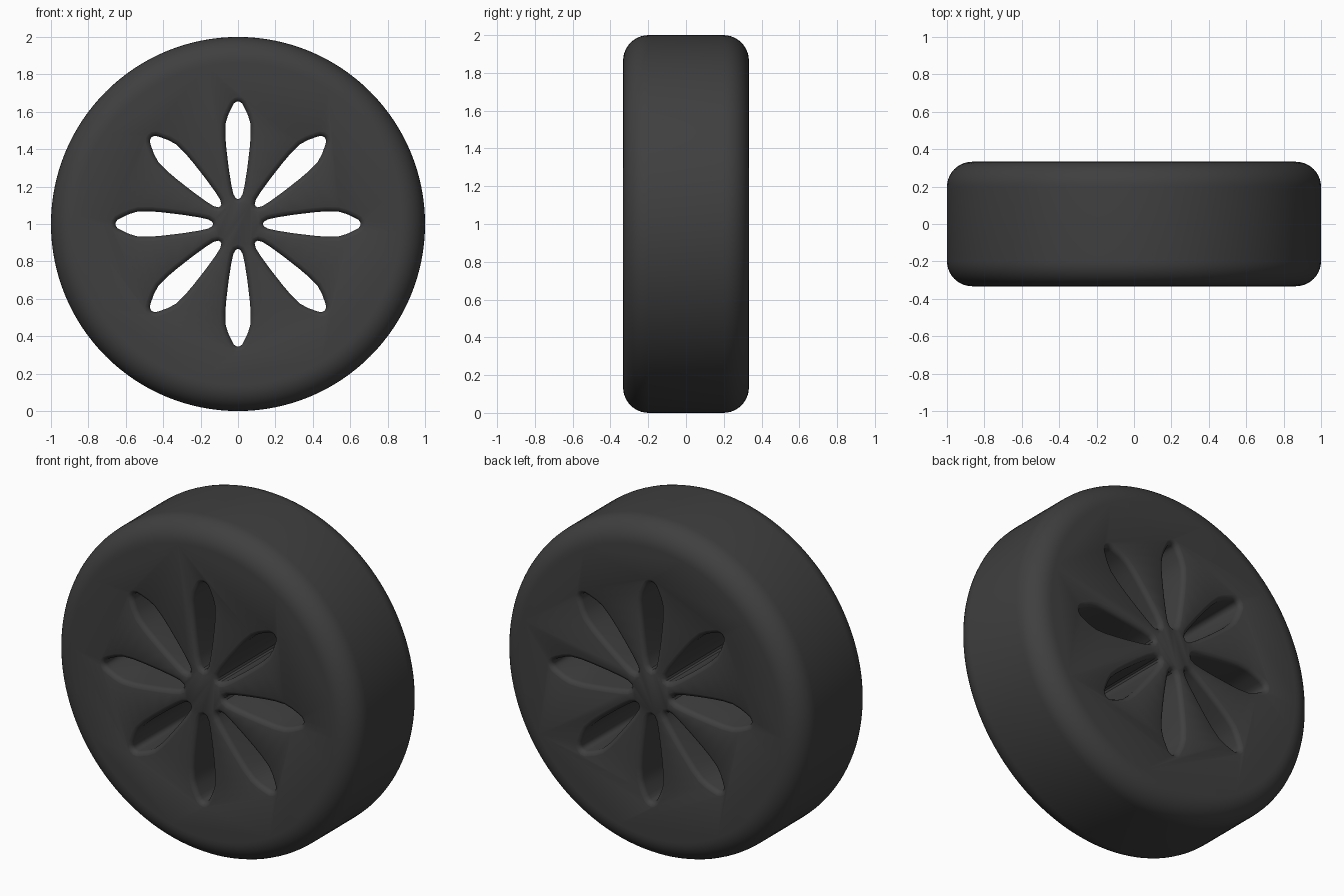
import bpy, bmesh
from math import sin, cos, pi, radians
from mathutils import Vector, Matrix

if "Cube" in bpy.data.objects:
    bpy.data.objects.remove(bpy.data.objects["Cube"])

HALF_W, R, FIL = 0.333, 1.0, 0.135


def new_object(name, bm):
    bmesh.ops.recalc_face_normals(bm, faces=bm.faces)
    me = bpy.data.meshes.new(name)
    bm.to_mesh(me)
    bm.free()
    ob = bpy.data.objects.new(name, me)
    bpy.context.collection.objects.link(ob)
    return ob


def loft(bm, rings):
    # Skin a stack of closed rings and cap both ends
    vs = [[bm.verts.new(p) for p in ring] for ring in rings]
    n = len(vs[0])
    for a, b in zip(vs, vs[1:]):
        for i in range(n):
            bm.faces.new((a[i], a[(i + 1) % n], b[(i + 1) % n], b[i]))
    bm.faces.new(vs[0])
    bm.faces.new(vs[-1])


# Wheel body: disc with rounded shoulders, axle along y
steps = 10
arc = [(R - FIL + FIL * sin(pi / 2 * k / steps), HALF_W - FIL + FIL * cos(pi / 2 * k / steps))
       for k in range(steps + 1)]
profile = [(r, -y) for r, y in arc] + arc[::-1]
N = 128
bm = bmesh.new()
loft(bm, [[(r * cos(2 * pi * i / N), y, 1 + r * sin(2 * pi * i / N)) for i in range(N)]
          for r, y in profile])
wheel = new_object("wheel", bm)

# Petal slot outline: (half width, distance from axle)
half = [(0.012, 0.138), (0.025, 0.16), (0.036, 0.21), (0.050, 0.30), (0.062, 0.40),
        (0.068, 0.47), (0.067, 0.535), (0.054, 0.58), (0.033, 0.625), (0.022, 0.645), (0.010, 0.653)]
outline = [Vector((0, 0.133))] + [Vector(p) for p in half] + [Vector((0, 0.655))] \
    + [Vector((-x, z)) for x, z in half[::-1]]


def grown(d):
    # Offset the outline outward by d
    res = []
    for i, p in enumerate(outline):
        t = (outline[(i + 1) % len(outline)] - outline[i - 1]).normalized()
        res.append(p + Vector((t.y, -t.x)) * d)
    return res


# Slot cutters: petal prisms flared at both faces for softened rims
f = 0.03
flare = [(f * (1 - cos(pi / 2 * k / 5)), HALF_W - f + f * sin(pi / 2 * k / 5)) for k in range(5)]
flare += [(f, HALF_W + 0.002), (f, HALF_W + 0.1)]
stack = [(d, -y) for d, y in flare[::-1]] + flare
bm = bmesh.new()
for s in range(8):
    rot = Matrix.Rotation(s * pi / 4, 4, 'Y')
    loft(bm, [[rot @ Vector((p.x, y, p.y)) + Vector((0, 0, 1)) for p in grown(d)]
              for d, y in stack])
cutter = new_object("slot_cutter", bm)
cutter.hide_render = True

mod = wheel.modifiers.new("slots", 'BOOLEAN')
mod.operation, mod.solver, mod.object = 'DIFFERENCE', 'EXACT', cutter
bpy.context.view_layer.objects.active = wheel
wheel.select_set(True)
bpy.ops.object.modifier_apply(modifier="slots")
bpy.data.objects.remove(cutter)
bpy.ops.object.shade_smooth_by_angle(angle=radians(35))

# Dark rubber
mat = bpy.data.materials.new("dark_rubber")
mat.diffuse_color = (0.05, 0.05, 0.05, 1)
mat.use_nodes = True
mat.node_tree.nodes["Principled BSDF"].inputs["Base Color"].default_value = mat.diffuse_color
wheel.data.materials.clear()
wheel.data.materials.append(mat)
